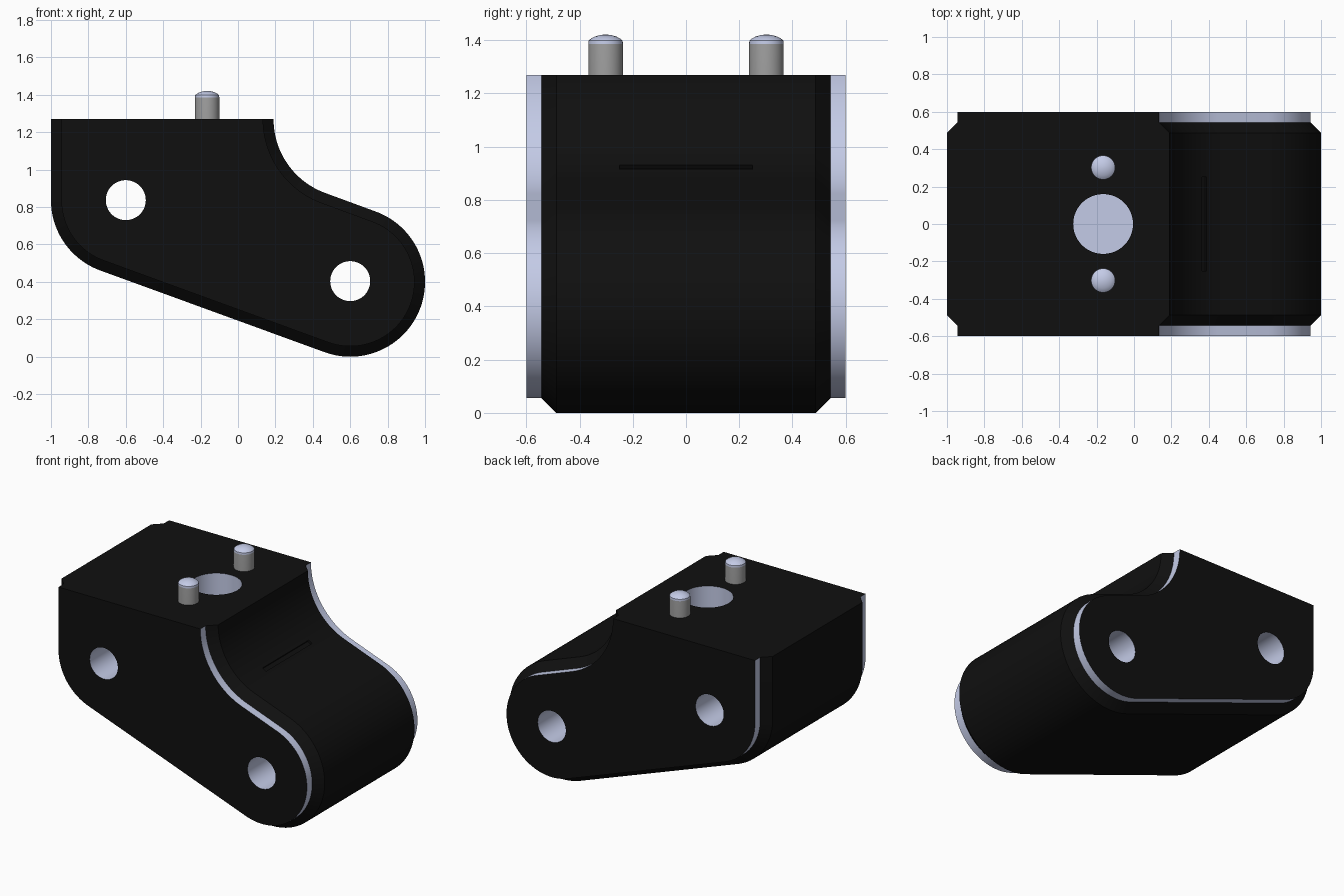
import bpy, bmesh, math
from mathutils import Matrix

if "Cube" in bpy.data.objects:
    bpy.data.objects.remove(bpy.data.objects["Cube"])


def make_mat(name, rgb):
    m = bpy.data.materials.new(name)
    m.diffuse_color = (*rgb, 1)
    m.use_nodes = True
    m.node_tree.nodes["Principled BSDF"].inputs["Base Color"].default_value = m.diffuse_color
    return m


MATS = [make_mat("black coating", (0.005, 0.005, 0.005)),
        make_mat("bare metal", (0.59, 0.64, 0.855)),
        make_mat("pin grey", (0.35, 0.35, 0.35))]
BLACK, BARE, GREY = 0, 1, 2
TOP = 1.27


def add_object(name, bm):
    bmesh.ops.recalc_face_normals(bm, faces=bm.faces)
    me = bpy.data.meshes.new(name)
    bm.to_mesh(me)
    bm.free()
    for m in MATS:
        me.materials.append(m)
    ob = bpy.data.objects.new(name, me)
    bpy.context.collection.objects.link(ob)
    return ob


def smooth(ob):
    bpy.ops.object.select_all(action='DESELECT')
    ob.select_set(True)
    bpy.context.view_layer.objects.active = ob
    bpy.ops.object.shade_smooth_by_angle(angle=math.radians(30))


def arc(cx, cz, r, a0, a1, n):
    angles = [math.radians(a0 + (a1 - a0) * i / n) for i in range(n + 1)]
    return [(cx + r * math.cos(a), cz + r * math.sin(a)) for a in angles]


def loft(bm, rings, mat_rule):
    """Bridge closed rings and cap both ends."""
    rows = [[bm.verts.new(p) for p in ring] for ring in rings]
    n = len(rows[0])
    for r in range(len(rows) - 1):
        for i in range(n):
            j = (i + 1) % n
            f = bm.faces.new((rows[r][i], rows[r][j], rows[r + 1][j], rows[r + 1][i]))
            f.material_index = mat_rule(r, i)
    for r, row in ((0, rows[0]), (len(rows) - 2, rows[-1])):
        bm.faces.new(row).material_index = mat_rule(r, -1)


# Side outline of the block, pulled inwards by d everywhere except the top
def outline(d):
    pts = arc(-0.6, 0.837, 0.4 - d, 180, 250, 24)        # rear lower corner
    pts += arc(0.6, 0.4, 0.4 - d, -110, 70, 56)          # front lobe
    # concave shoulder up to the top face
    pts += arc(0.61, TOP, 0.42 + d, 250, 180, 28)
    pts.append((-1 + d, TOP))
    return pts


# Block with chamfered, stepped side rims
sections = [(-0.6, 0.056), (-0.543, 0.056), (-0.487, 0),
            (0.487, 0), (0.543, 0.056), (0.6, 0.056)]
rings = [[(x, y, z) for x, z in outline(d)] for y, d in sections]
top_edge = len(rings[0]) - 2
bm = bmesh.new()
loft(bm, rings, lambda r, i: BARE if r in (0, 4) and i not in (-1, top_edge) else BLACK)
block = add_object("block", bm)

# Cutters: two cross holes, a blind top bore and a shallow shoulder slot
cutters = []


def cylinder_cutter(name, radius, depth, matrix):
    bm = bmesh.new()
    bmesh.ops.create_cone(bm, cap_ends=True, segments=48, radius1=radius,
                          radius2=radius, depth=depth, matrix=matrix)
    for f in bm.faces:
        f.material_index = BARE
    cutters.append(add_object(name, bm))


for x, z in ((-0.6, 0.837), (0.6, 0.404)):
    cylinder_cutter("cross_hole_cutter", 0.107, 1.6,
                    Matrix.Translation((x, 0, z)) @ Matrix.Rotation(math.pi / 2, 4, 'X'))
cylinder_cutter("top_bore_cutter", 0.16, 1.0, Matrix.Translation((-0.165, 0, TOP)))

bm = bmesh.new()
bmesh.ops.create_cube(bm, size=1, matrix=Matrix.Translation((0.375, 0, 0.922))
                      @ Matrix.Rotation(math.radians(124), 4, 'Y')
                      @ Matrix.Diagonal((0.03, 0.5, 0.03, 1)))
cutters.append(add_object("slot_cutter", bm))

bpy.context.view_layer.objects.active = block
for c in cutters:
    mod = block.modifiers.new("cut", 'BOOLEAN')
    mod.operation = 'DIFFERENCE'
    mod.solver = 'EXACT'
    mod.object = c
    bpy.ops.object.modifier_apply(modifier=mod.name)
for c in cutters:
    bpy.data.objects.remove(c)
smooth(block)

# Locating pins with domed bare tips
pin_profile = [(0.065, TOP - 0.02), (0.065, 1.385), (0.064, 1.398), (0.056, 1.405),
               (0.042, 1.413), (0.022, 1.419), (0.006, 1.421)]
for side, name in ((-1, "pin_front"), (1, "pin_back")):
    bm = bmesh.new()
    pin_rings = [[(-0.165 + px, side * 0.302 + py, z) for px, py in arc(0, 0, r, 0, 360, 32)[:-1]]
                 for r, z in pin_profile]
    loft(bm, pin_rings, lambda r, i: GREY if r == 0 else BARE)
    smooth(add_object(name, bm))
